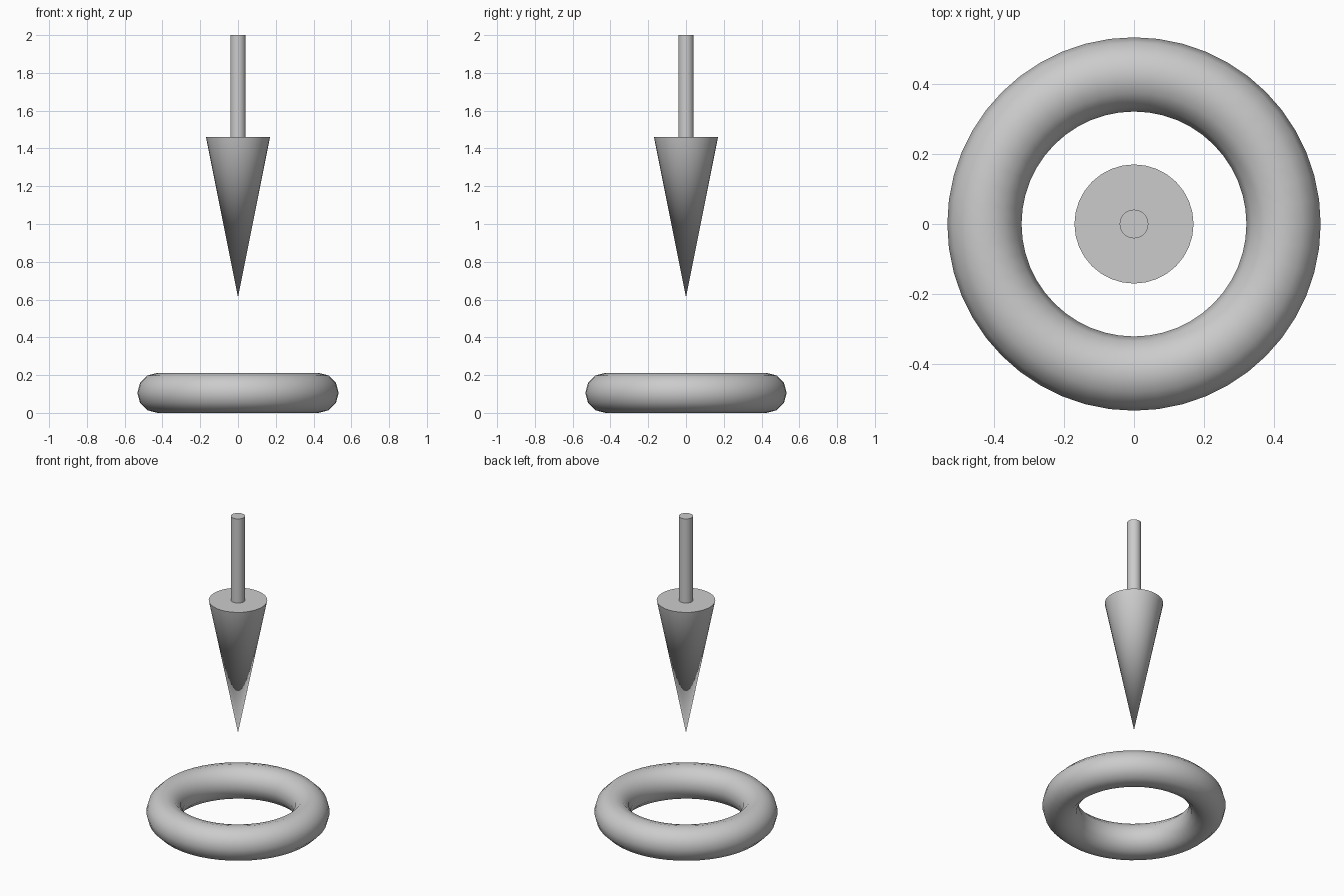
import bpy
import math

if "Cube" in bpy.data.objects:
    bpy.data.objects.remove(bpy.data.objects["Cube"])


def finish(name):
    ob = bpy.context.object
    ob.name = name
    bpy.ops.object.shade_smooth_by_angle(angle=math.radians(35))
    return ob


# Ring lying on the ground
bpy.ops.mesh.primitive_torus_add(major_segments=48, minor_segments=12,
                                 major_radius=0.427, minor_radius=0.106,
                                 location=(0, 0, 0.106))
finish("ground_ring")

# Arrow head: cone pointing down at the ring
tip, shoulder, top = 0.612, 1.461, 2.0
bpy.ops.mesh.primitive_cone_add(vertices=32, radius1=0, radius2=0.17,
                                depth=shoulder - tip,
                                location=(0, 0, (tip + shoulder) / 2))
finish("arrow_head")

# Arrow shaft
bpy.ops.mesh.primitive_cylinder_add(vertices=32, radius=0.041,
                                    depth=top - shoulder,
                                    location=(0, 0, (top + shoulder) / 2))
finish("arrow_shaft")
